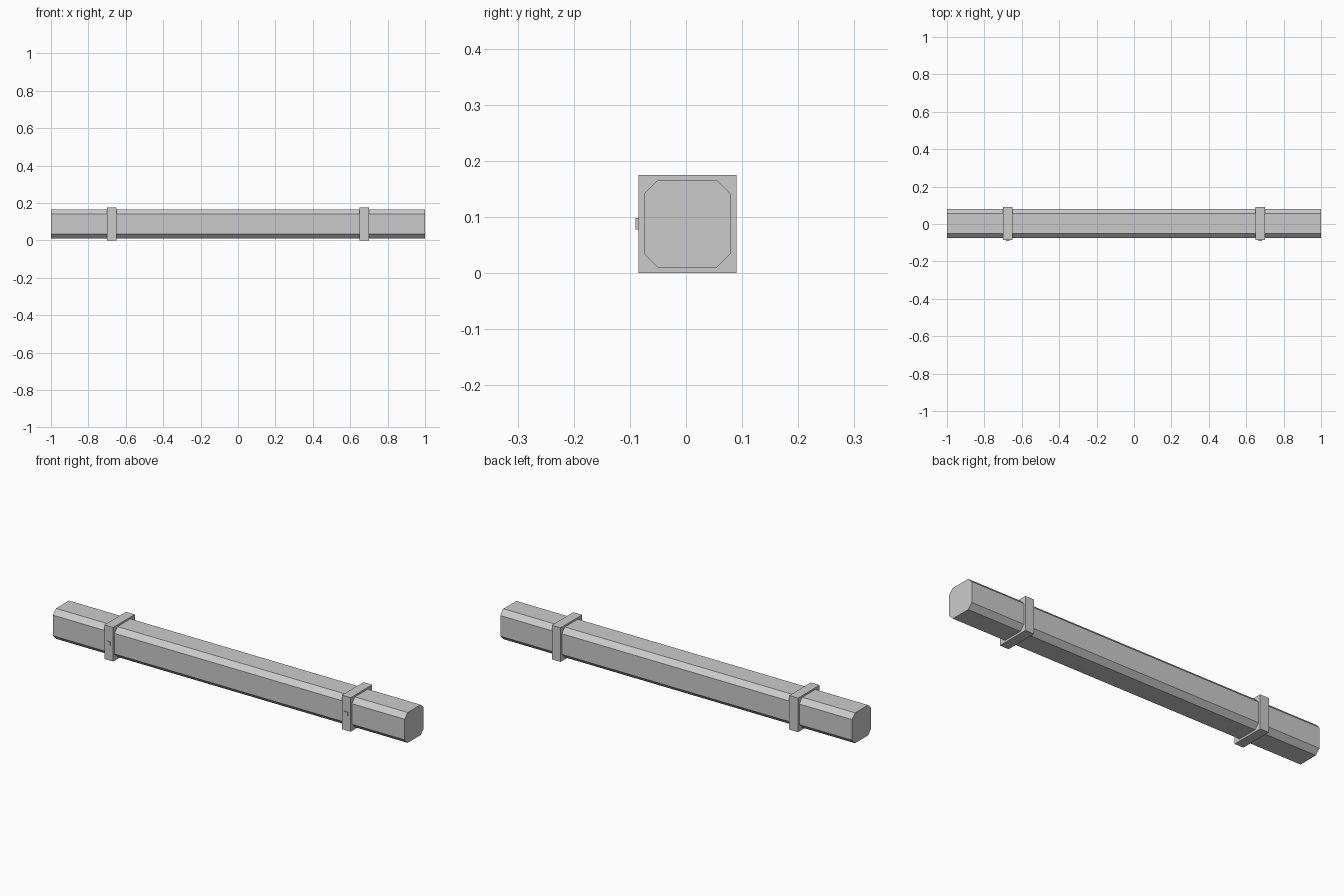
import bpy, bmesh

if "Cube" in bpy.data.objects:
    bpy.data.objects.remove(bpy.data.objects["Cube"])

grey = bpy.data.materials.new("plain_grey")
grey.diffuse_color = (0.6, 0.6, 0.6, 1)
grey.use_nodes = True
grey.node_tree.nodes["Principled BSDF"].inputs["Base Color"].default_value = grey.diffuse_color


def finish(name, bm):
    bmesh.ops.recalc_face_normals(bm, faces=bm.faces)
    mesh = bpy.data.meshes.new(name)
    bm.to_mesh(mesh)
    bm.free()
    mesh.materials.append(grey)
    bpy.context.collection.objects.link(bpy.data.objects.new(name, mesh))


def box(name, lo, hi):
    bm = bmesh.new()
    bmesh.ops.create_cube(bm, size=1)
    for v in bm.verts:
        v.co = [lo[i] if v.co[i] < 0 else hi[i] for i in range(3)]
    finish(name, bm)


# Long beam: chamfered square section swept along x
y0, y1, z0, z1, c = -0.075, 0.08, 0.01, 0.166, 0.025
section = [(y0 + c, z0), (y1 - c, z0), (y1, z0 + c), (y1, z1 - c),
           (y1 - c, z1), (y0 + c, z1), (y0, z1 - c), (y0, z0 + c)]
bm = bmesh.new()
end = bm.faces.new([bm.verts.new((-1, y, z)) for y, z in section])
ext = bmesh.ops.extrude_face_region(bm, geom=[end], use_keep_orig=True)
for v in ext["geom"]:
    if isinstance(v, bmesh.types.BMVert):
        v.co.x = 1
finish("beam", bm)

# Square bands with a small front stud, one near each end
for side, x in (("left", -0.675), ("right", 0.675)):
    box(side + "_band", (x - 0.025, -0.085, 0.0), (x + 0.025, 0.09, 0.175))
    box(side + "_stud", (x - 0.01, -0.09, 0.078), (x + 0.01, -0.08, 0.098))
